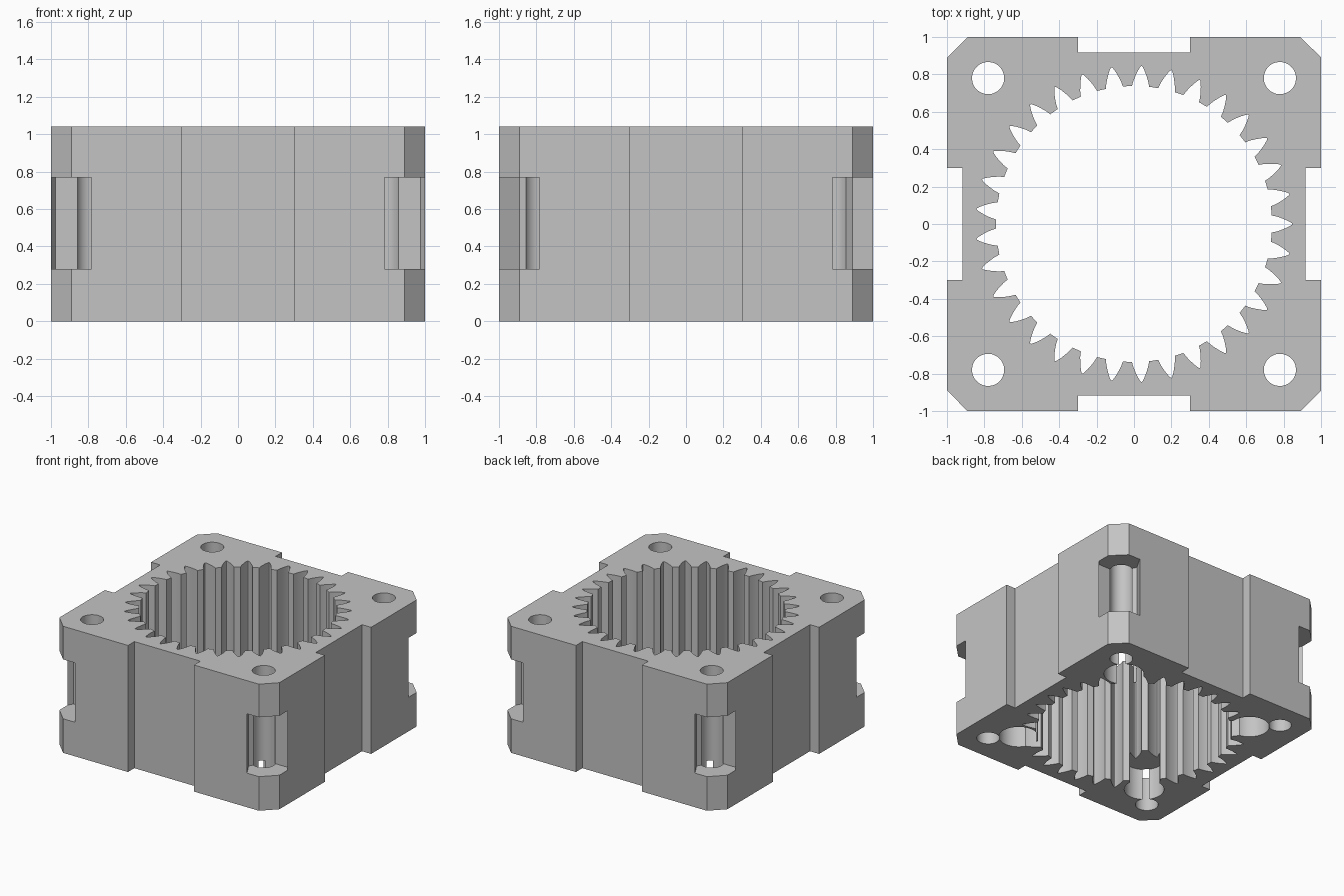
import bpy, bmesh, math

cube = bpy.data.objects.get("Cube")
if cube:
    bpy.data.objects.remove(cube, do_unlink=True)

HEIGHT = 1.04
OVER = 0.1  # how far through-cutters overshoot
TEETH = 33

grey = bpy.data.materials.new("plain_grey")
grey.use_nodes = True
color = (0.55, 0.55, 0.55, 1)
grey.diffuse_color = color
grey.node_tree.nodes["Principled BSDF"].inputs["Base Color"].default_value = color


def prism(name, outline, z0, z1):
    """Extrude a counter-clockwise outline from z0 to z1."""
    bm = bmesh.new()
    base = bm.faces.new([bm.verts.new((x, y, z0)) for x, y in outline])
    grown = bmesh.ops.extrude_face_region(bm, geom=[base], use_keep_orig=True)
    top = [v for v in grown["geom"] if isinstance(v, bmesh.types.BMVert)]
    bmesh.ops.translate(bm, verts=top, vec=(0, 0, z1 - z0))
    bmesh.ops.recalc_face_normals(bm, faces=bm.faces)
    mesh = bpy.data.meshes.new(name)
    bm.to_mesh(mesh)
    bm.free()
    obj = bpy.data.objects.new(name, mesh)
    bpy.context.collection.objects.link(obj)
    mesh.materials.append(grey)
    return obj


def ring(cx, cy, r, sides):
    steps = [math.tau * i / sides for i in range(sides)]
    return [(cx + r * math.cos(a), cy + r * math.sin(a)) for a in steps]


def cut(target, cutter):
    """Subtract a cutter from the target and discard it."""
    cutter.hide_render = True
    mod = target.modifiers.new("cut", "BOOLEAN")
    mod.operation = "DIFFERENCE"
    mod.solver = "EXACT"
    mod.object = cutter
    bpy.context.view_layer.objects.active = target
    bpy.ops.object.modifier_apply(modifier=mod.name)
    bpy.data.objects.remove(cutter, do_unlink=True)


# Housing block: chamfered square with a shallow channel on every side
side = [(1, -0.89), (1, -0.3), (0.917, -0.3), (0.917, 0.3), (1, 0.3), (1, 0.89)]
outline = []
for c, s in ((1, 0), (0, 1), (-1, 0), (0, -1)):
    outline += [(x * c - y * s, x * s + y * c) for x, y in side]
housing = prism("ring_gear_housing", outline, 0, HEIGHT)

# Internal gear bore: pointed tooth spaces with bulging flanks
flank = [(0.738, 0.062), (0.765, 0.052), (0.79, 0.039), (0.815, 0.025),
         (0.835, 0.012), (0.844, 0.005)]
space = [(r, -a) for r, a in flank] + [(0.846, 0)] + [(r, a) for r, a in flank[::-1]]
bore = []
for i in range(TEETH):
    mid = math.tau * i / TEETH
    bore += [(r * math.cos(mid + a), r * math.sin(mid + a)) for r, a in space]
cut(housing, prism("bore_cutter", bore, -OVER, HEIGHT + OVER))

# Corners: screw hole, hexagonal side window and blind pocket underneath
for sx in (-1, 1):
    for sy in (-1, 1):
        for name, pos, r, sides, z0, z1 in (
                ("screw_cutter", 0.78, 0.086, 48, -OVER, HEIGHT + OVER),
                ("window_cutter", 0.89, 0.171, 6, 0.28, 0.768),
                ("pocket_cutter", 0.617, 0.15, 48, -OVER, 0.26)):
            cut(housing, prism(name, ring(sx * pos, sy * pos, r, sides), z0, z1))

# Smooth the round walls, keep the edges crisp
bpy.ops.object.select_all(action="DESELECT")
housing.select_set(True)
bpy.context.view_layer.objects.active = housing
bpy.ops.object.shade_smooth_by_angle(angle=math.radians(25))
